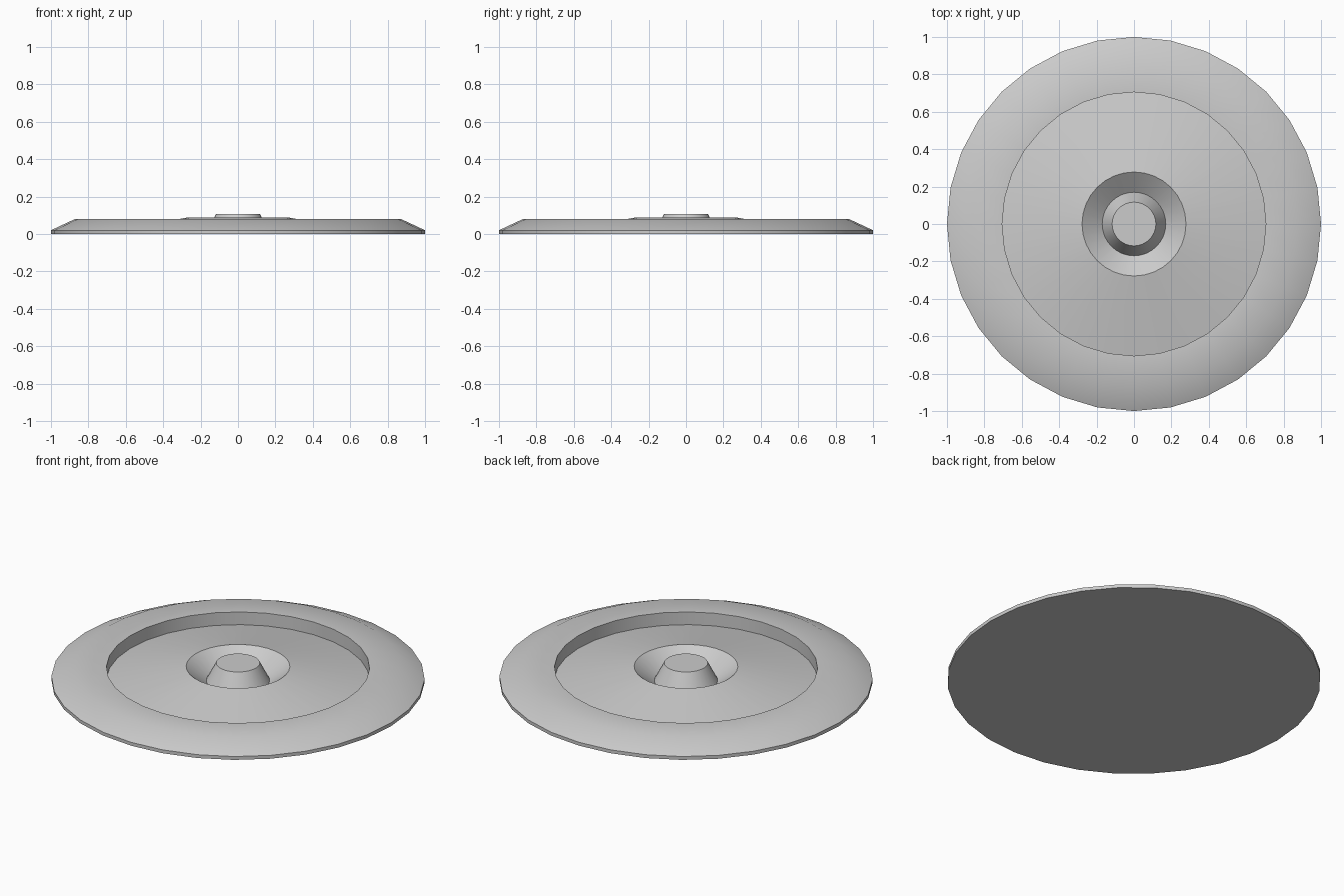
import bpy, bmesh
from math import cos, sin, pi, radians

if "Cube" in bpy.data.objects:
    bpy.data.objects.remove(bpy.data.objects["Cube"])

SIDES = 32


def lathe(name, profile):
    """Revolve (radius, z) points around z, capping the first and last ring."""
    bm = bmesh.new()
    rings = [[bm.verts.new((r * cos(2 * pi * i / SIDES), r * sin(2 * pi * i / SIDES), z))
              for i in range(SIDES)] for r, z in profile]
    for a, b in zip(rings, rings[1:]):
        for i in range(SIDES):
            j = (i + 1) % SIDES
            bm.faces.new((a[i], a[j], b[j], b[i]))
    bm.faces.new(rings[0][::-1])
    bm.faces.new(rings[-1])
    mesh = bpy.data.meshes.new(name)
    bm.to_mesh(mesh)
    bm.free()
    obj = bpy.data.objects.new(name, mesh)
    bpy.context.collection.objects.link(obj)
    bpy.context.view_layer.objects.active = obj
    obj.select_set(True)
    bpy.ops.object.shade_smooth_by_angle(angle=radians(30))
    obj.select_set(False)
    return obj


# Round dish in one continuous section, from the underside to the hub top
lathe("round_dish", [
    (1.0, 0.0), (1.0, 0.02),        # thin outer edge
    (0.872, 0.08), (0.705, 0.08),   # bevelled raised rim
    (0.705, 0.005),                 # inner rim wall
    (0.278, 0.087),                 # gently rising floor
    (0.17, 0.005),                  # central crater
    (0.117, 0.108),                 # tapered hub
])
